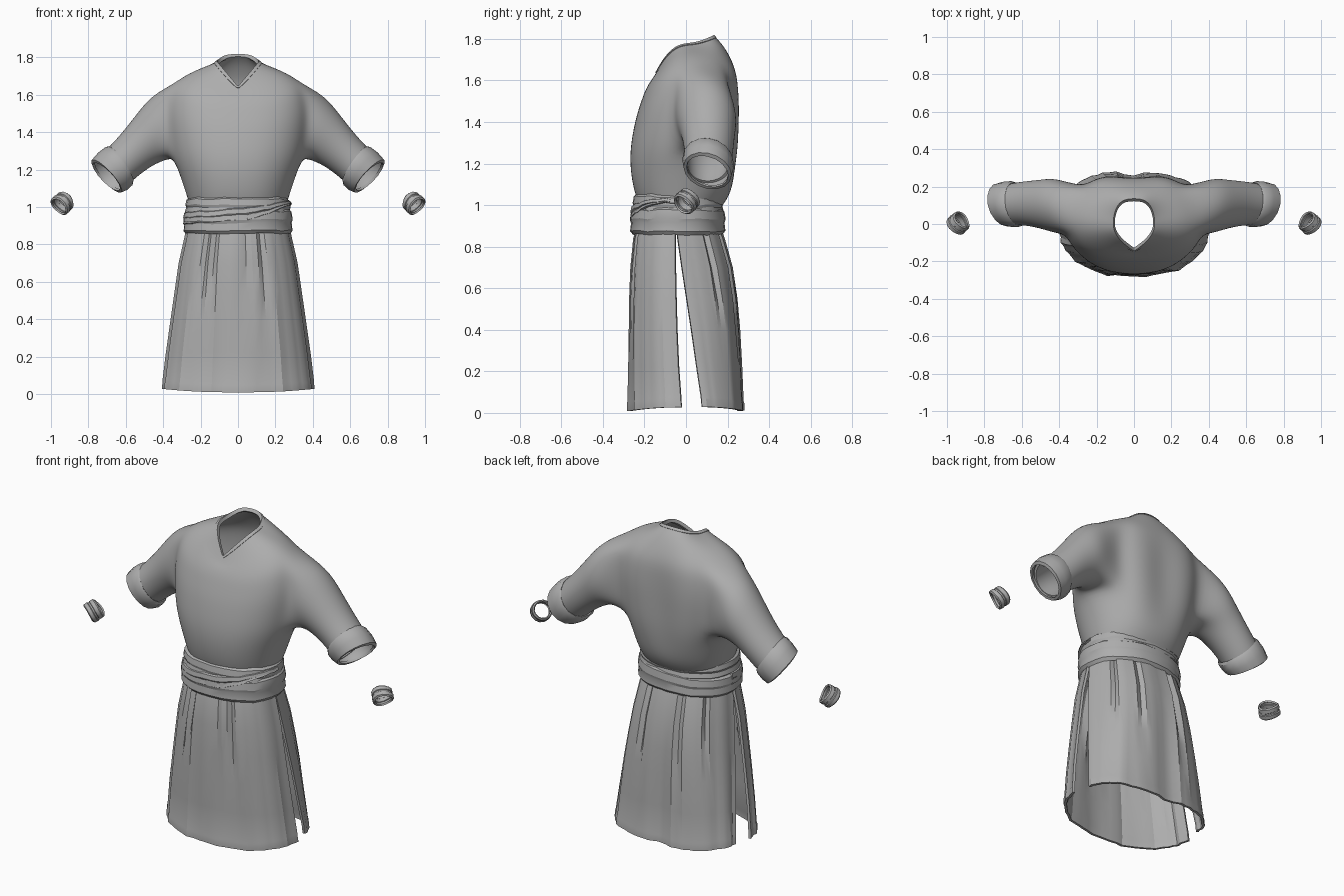
import bpy, bmesh, math, random
from mathutils import Vector

if "Cube" in bpy.data.objects:
    bpy.data.objects.remove(bpy.data.objects["Cube"])

random.seed(4)
cloth = bpy.data.materials.new("grey_cloth")
cloth.diffuse_color = (.42, .42, .42, 1)
cloth.use_nodes = True
cloth.node_tree.nodes["Principled BSDF"].inputs["Base Color"].default_value = cloth.diffuse_color


def make(name, verts, faces, thick, mirror=False, subsurf=0, angle=35):
    """Mesh object with optional mirror, subdivision and cloth thickness, modifiers applied."""
    me = bpy.data.meshes.new(name)
    me.from_pydata([tuple(v) for v in verts], [], faces)
    bm = bmesh.new()
    bm.from_mesh(me)
    bmesh.ops.recalc_face_normals(bm, faces=bm.faces)
    bm.to_mesh(me)
    bm.free()
    me.materials.append(cloth)
    ob = bpy.data.objects.new(name, me)
    bpy.context.collection.objects.link(ob)
    if mirror:
        ob.modifiers.new("mirror", 'MIRROR').use_axis[0] = True
    if subsurf:
        ob.modifiers.new("subsurf", 'SUBSURF').levels = subsurf
    sol = ob.modifiers.new("thickness", 'SOLIDIFY')
    sol.thickness, sol.offset = thick, 0
    bpy.ops.object.select_all(action='DESELECT')
    bpy.context.view_layer.objects.active = ob
    ob.select_set(True)
    bpy.ops.object.convert(target='MESH')
    bpy.ops.object.shade_smooth_by_angle(angle=math.radians(angle))
    return ob


def loft(rows, closed=False):
    """Vertices and quads joining equal-length rows of points."""
    n = len(rows[0])
    verts = [p for r in rows for p in r]
    faces = [(j * n + i, j * n + (i + 1) % n, (j + 1) * n + (i + 1) % n, (j + 1) * n + i)
             for j in range(len(rows) - 1) for i in range(n if closed else n - 1)]
    return verts, faces


def half_ring(hx, yf, yb, zf, zs, zb, p, pb=.85):
    """Half torso section from front centre, round the side, to back centre."""
    pts = []
    for i in range(13):
        t = math.radians(-90 + 15 * i)
        c, s = max(0, math.cos(t)), math.sin(t)
        z = zs + ((zf if s < 0 else zb) - zs) * s * s
        pts.append(Vector((hx * c ** (p if s < 0 else pb) if 0 < i < 12 else 0,
                           (yf + yb) / 2 + (yb - yf) / 2 * s, z)))
    return pts


def sleeve_ring(tx, tz, bx, bz, yf, yb, skew=0.0):
    """Sleeve section from its top and bottom points and its depth range."""
    top, bot = Vector((tx, 0, tz)), Vector((bx, 0, bz))
    mid, u = (top + bot) / 2, (top - bot) / 2
    axis = Vector((u.z, 0, -u.x)).normalized()
    return [mid + u * math.cos(a) + axis * skew * math.sin(a)
            + Vector((0, (yf + yb) / 2 + (yb - yf) / 2 * math.sin(a), 0))
            for a in (k * math.tau / 16 for k in range(16))]


# Shirt: half torso sections, waist to neckline
rings = [half_ring(*r) for r in (
    (.245, -.215, .165, .99, .99, .99, .85),
    (.27, -.245, .215, 1.06, 1.06, 1.06, .85),
    (.305, -.265, .24, 1.17, 1.17, 1.17, .85),
    (.345, -.265, .257, 1.27, 1.27, 1.27, .85),
    (.365, -.25, .262, 1.36, 1.38, 1.37, .85),
    (.375, -.234, .264, 1.43, 1.48, 1.47, .85),
    (.37, -.214, .258, 1.49, 1.57, 1.56, .85),
    (.345, -.196, .245, 1.54, 1.655, 1.64, .85),
    (.26, -.175, .21, 1.58, 1.713, 1.71, .95),
    (.165, -.155, .17, 1.605, 1.747, 1.775, 1.3, .8),
    (.108, -.135, .13, 1.64, 1.77, 1.812, 2, .65))]
for j, d in ((2, .012), (3, .025), (4, .03), (5, .03), (6, .022), (7, .01)):
    rings[j][12].y -= d                      # groove down the back
    rings[j][10].y += .008
verts, faces = loft(rings)
# Armhole: drop the side faces, then run the sleeve out from the opening
faces = [f for k, f in enumerate(faces) if not (3 <= k // 12 <= 6 and 5 <= k % 12 <= 8)]
loop = ([(7, 7), (7, 8), (7, 9)] + [(j, 9) for j in (6, 5, 4, 3)] + [(3, i) for i in (8, 7, 6, 5)]
        + [(j, 5) for j in (4, 5, 6, 7)] + [(7, 6)])
prev = [j * 13 + i for j, i in loop]
for s in ((.455, 1.60, .39, 1.255, -.045, .245), (.535, 1.50, .46, 1.225, -.02, .233),
          (.615, 1.395, .53, 1.175, -.005, .226), (.68, 1.325, .575, 1.135, -.002, .218),
          (.735, 1.27, .605, 1.11, 0, .21)):
    cur = list(range(len(verts), len(verts) + 16))
    verts += sleeve_ring(*s)
    faces += [(prev[k], prev[(k + 1) % 16], cur[(k + 1) % 16], cur[k]) for k in range(16)]
    prev = cur
make("shirt", verts, faces, .012, mirror=True, subsurf=2, angle=50)

# Neckline band
inner, outer = rings[10], [a.lerp(b, .3) for a, b in zip(rings[10], rings[9])]
make("collar_band", *loft([inner, outer]), .02, mirror=True, subsurf=2)

# Turned-up sleeve cuffs
cuff = [sleeve_ring(*s) for s in (
    (.688, 1.316, .567, 1.137, -.004, .217, .02), (.704, 1.315, .570, 1.121, -.009, .222, .022),
    (.743, 1.285, .597, 1.097, -.009, .221, .026), (.775, 1.250, .622, 1.085, -.007, .214, .03),
    (.768, 1.238, .628, 1.094, .003, .203, .03))]
make("sleeve_cuff", *loft(cuff, True), .014, mirror=True)

# Wristbands: short wrapped rings with a raised middle
axis = Vector((.62, -.55, -.56)).normalized()
u = axis.cross(Vector((0, 0, 1))).normalized()
v = axis.cross(u)
band = []
for d, r in ((-.03, .046), (-.025, .052), (-.009, .053), (-.006, .049), (.007, .050),
             (.01, .055), (.025, .054), (.03, .047)):
    band.append([Vector((.938, .004, 1.02)) + axis * (d + .004 * math.sin(a * 2))
                 + (u * math.cos(a) + v * math.sin(a)) * r
                 for a in (k * math.tau / 14 for k in range(14))])
make("wristband", *loft(band, True), .01, mirror=True)


def signed(c, p):
    return math.copysign(abs(c) ** p, c)


def sash(name, lo, hi, grow, a0=0, a1=360, n=28):
    """Cloth wrap round the waist; lo and hi give its edges at each angle."""
    rows = []
    jit = [random.uniform(-.004, .004) for _ in range(n + 1)]
    jit[n] = jit[0]
    full = a1 - a0 == 360
    for f, bulge in ((0, -.006), (.12, .006), (.45, .001), (.6, .007), (.9, .005), (1, -.008)):
        row = []
        for k in range(n if full else n + 1):
            a = math.radians(a0 + (a1 - a0) * k / n)
            z = lo(a) + (hi(a) - lo(a)) * f + jit[k]
            g = grow + bulge + jit[k] * .5 - max(0, z - .93) * .1
            row.append(((.276 + g) * signed(math.cos(a), .85),
                        -.04 + (.212 + g) * signed(math.sin(a), .95), z))
        rows.append(row)
    make(name, *loft(rows, full), .014, angle=25)


# Sash: lower wrap, upper wrap, crossing fold and tapering loose end
sash("sash_lower_wrap", lambda a: .862, lambda a: .975 + .012 * math.cos(a), .004)
sash("sash_upper_wrap", lambda a: .955 - .012 * math.cos(a), lambda a: 1.042 - .008 * math.sin(a), .0)
sash("sash_fold", lambda a: .925 + .02 * math.cos(a), lambda a: .99 + .02 * math.cos(a), .005, 175, 280, 12)
sash("sash_loose_end", lambda a: .915 + .10 * max(0, math.cos(a)),
     lambda a: .995 + .03 * max(0, math.cos(a)), .008, 277, 362, 10)


def skirt(name, side, levels, creases, n=34):
    """Pleated half-skirt; side is -1 for front, 1 for back."""
    rip = [random.uniform(-.006, .006) for _ in range(n + 1)]
    rows = []
    for z, hx, y0, y1, hem in levels:
        row = []
        for i in range(n + 1):
            a = math.pi * i / n
            off = rip[i] * min(1, .4 + (.87 - z)) + max(hem, .006 if i in (0, n) else 0)
            if i in creases:
                off -= .018 * max(0, min(1, (z - creases[i]) / .3))
            c, s = math.cos(a), math.sin(a)
            x, y = hx * signed(c, .8), y0 + (y1 - y0) * max(0, s) ** .95
            if side > 0:                     # shallow hollow down the back panel
                y -= .02 * math.exp(-(x / .07) ** 2) * min(1, (.9 - z) * 2)
            dirv = Vector((c, side * s))
            hemz = z + (.018 * c * c if z < .1 else 0)
            row.append((x + dirv.x * off, y + dirv.y * off, hemz))
        rows.append(row)
    make(name, *loft(rows), .014, angle=26)


# Front and back skirt panels, open at the sides
skirt("skirt_front", -1, (
    (.89, .262, -.05, -.232, 0), (.84, .272, -.05, -.248, 0), (.70, .303, -.05, -.262, 0),
    (.55, .324, -.047, -.268, 0), (.40, .345, -.043, -.27, 0), (.22, .370, -.035, -.271, 0),
    (.055, .388, -.024, -.272, 0), (.045, .388, -.024, -.272, .003), (.009, .391, -.02, -.272, .003)),
    {13: .3, 16: .2, 21: .4, 23: .35})
skirt("skirt_back", 1, (
    (.89, .258, -.045, .160, 0), (.84, .268, -.04, .180, 0), (.70, .290, -.02, .222, 0),
    (.55, .310, .003, .245, 0), (.40, .330, .026, .258, 0), (.22, .350, .052, .266, 0),
    (.055, .366, .074, .272, 0), (.045, .366, .074, .272, .003), (.010, .368, .078, .273, .003)),
    {7: .4, 13: .2, 20: .25, 26: .35})
